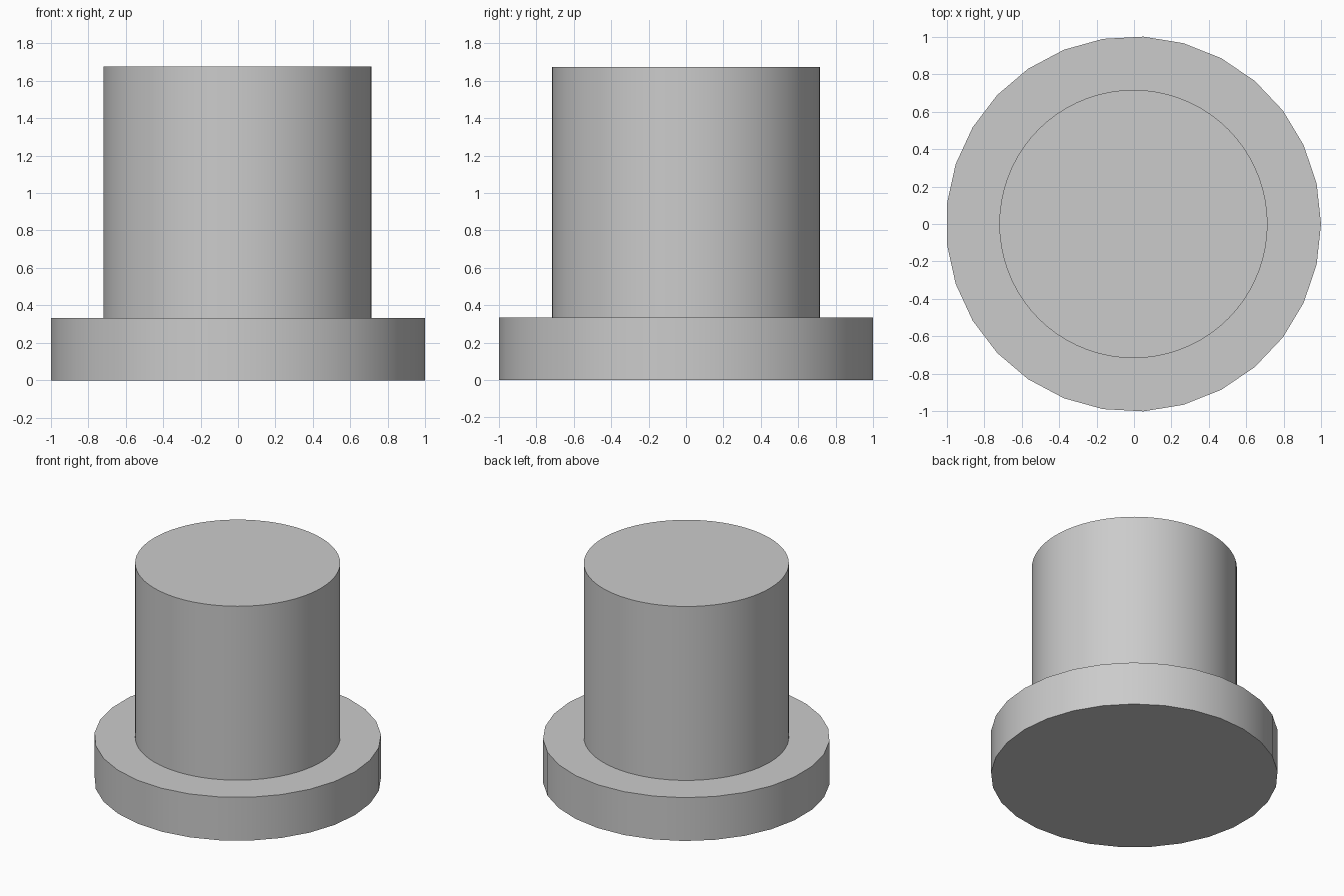
import bpy
import math

cube = bpy.data.objects.get("Cube")
if cube:
    bpy.data.objects.remove(cube, do_unlink=True)

grey = bpy.data.materials.new("light grey")
grey.use_nodes = True
colour = (0.6, 0.6, 0.6, 1.0)
grey.diffuse_color = colour
grey.node_tree.nodes["Principled BSDF"].inputs["Base Color"].default_value = colour

CENTRE_X = -0.003
BASE_TOP = 0.334
POST_TOP = 1.674


def disc(name, sides, radius, bottom, top):
    """Upright cylinder with a corner on the +x axis and smooth walls."""
    bpy.ops.mesh.primitive_cylinder_add(
        vertices=sides, radius=radius, depth=top - bottom)
    obj = bpy.context.object
    obj.name = name
    # Turn the first corner from +y to +x, in the mesh itself
    obj.rotation_euler.z = -math.pi / 2
    obj.location = (CENTRE_X, 0, (bottom + top) / 2)
    bpy.ops.object.transform_apply(location=True, rotation=True, scale=True)
    obj.data.materials.append(grey)
    bpy.ops.object.shade_smooth_by_angle(angle=math.radians(30))
    return obj


# Wide base flange, with an odd number of sides
disc("base_flange", 29, 1.0015, 0, BASE_TOP)

# Round post, rising from the flange
disc("post", 72, 0.716, BASE_TOP, POST_TOP)
